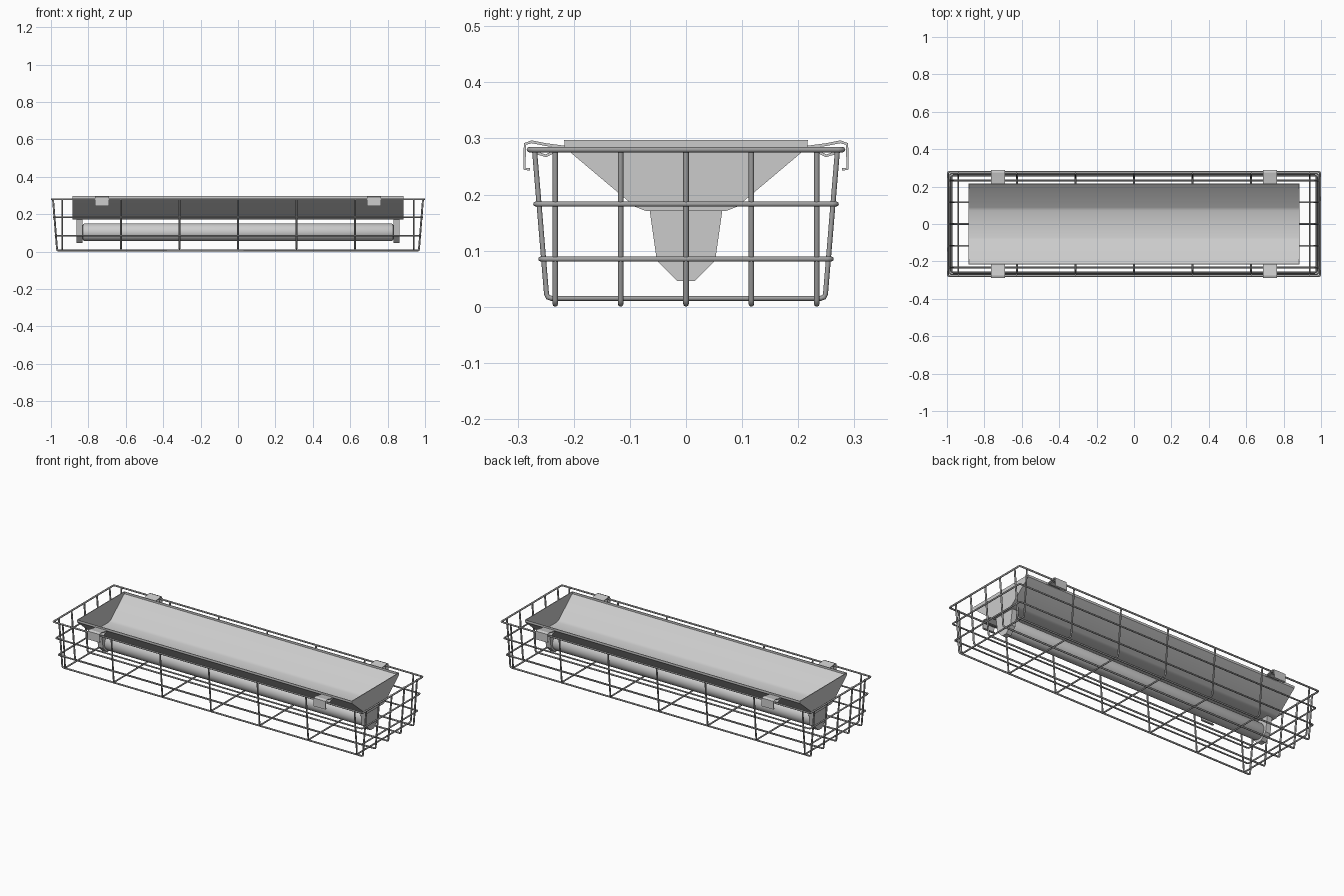
import bpy, bmesh, math
from mathutils import Vector

if "Cube" in bpy.data.objects:
    bpy.data.objects.remove(bpy.data.objects["Cube"])


def material(name, v):
    m = bpy.data.materials.new(name)
    m.diffuse_color = (v, v, v, 1)
    m.use_nodes = True
    m.node_tree.nodes["Principled BSDF"].inputs["Base Color"].default_value = m.diffuse_color
    return m


STEEL = material("light_grey_metal", 0.60)
WIRE = material("grey_wire", 0.36)


def finish(ob, mat, angle=40):
    """Apply modifiers, colour the part and shade it by angle."""
    bpy.ops.object.select_all(action='DESELECT')
    ob.select_set(True)
    bpy.context.view_layer.objects.active = ob
    bpy.ops.object.convert(target='MESH')
    ob = bpy.context.object
    ob.data.materials.clear()
    ob.data.materials.append(mat)
    bpy.ops.object.shade_smooth_by_angle(angle=math.radians(angle))
    return ob


def rounded(pts, r, closed):
    """Replace each corner with a three-point fillet."""
    pts = [Vector(p) for p in pts]
    out = []
    for i, p in enumerate(pts):
        if not closed and i in (0, len(pts) - 1):
            out.append(p)
            continue
        a = p + (pts[i - 1] - p).normalized() * r
        b = p + (pts[(i + 1) % len(pts)] - p).normalized() * r
        out += [a, a * .25 + p * .5 + b * .25, b]
    return out


def wire(name, pts, r, closed=False, fillet=0.008):
    pts = rounded(pts, fillet, closed)
    cu = bpy.data.curves.new(name, 'CURVE')
    cu.dimensions = '3D'
    cu.bevel_depth, cu.bevel_resolution = r, 2
    cu.use_fill_caps = True
    sp = cu.splines.new('POLY')
    sp.points.add(len(pts) - 1)
    for q, p in zip(sp.points, pts):
        q.co = (*p, 1)
    sp.use_cyclic_u = closed
    ob = bpy.data.objects.new(name, cu)
    bpy.context.collection.objects.link(ob)
    return finish(ob, WIRE, 50)


def extrude_x(name, prof, x0, x1, mat, caps=True, closed=True, thick=0, angle=30):
    """Sweep a (y, z) profile along x; optional sheet thickness."""
    bm = bmesh.new()
    a = [bm.verts.new((x0, y, z)) for y, z in prof]
    b = [bm.verts.new((x1, y, z)) for y, z in prof]
    n = len(prof)
    for i in range(n if closed else n - 1):
        j = (i + 1) % n
        bm.faces.new((a[i], a[j], b[j], b[i]))
    if caps:
        bm.faces.new(a)
        bm.faces.new(b)
    bmesh.ops.recalc_face_normals(bm, faces=bm.faces)
    me = bpy.data.meshes.new(name)
    bm.to_mesh(me)
    bm.free()
    ob = bpy.data.objects.new(name, me)
    bpy.context.collection.objects.link(ob)
    if thick:
        s = ob.modifiers.new("sheet", 'SOLIDIFY')
        s.thickness, s.offset = thick, 0
    return finish(ob, mat, angle)


# Cage: three horizontal hoops, growing towards the top
for i, (z, hx, hy, r) in enumerate([(0.280, 0.995, 0.279, 0.005),
                                    (0.183, 0.985, 0.268, 0.0045),
                                    (0.085, 0.976, 0.259, 0.0045)]):
    wire(f"cage_hoop_{i}", [(-hx, -hy, z), (hx, -hy, z), (hx, hy, z), (-hx, hy, z)], r, True)

# Cage: seven cross wires and five lengthwise wires, each bent into a U
for i in range(-3, 4):
    x = i * 0.313
    wire(f"cage_cross_wire_{i + 3}", [(x, -0.270, 0.28), (x, -0.248, 0.015),
                                      (x, 0.248, 0.015), (x, 0.270, 0.28)], 0.0045)
for i in range(-2, 3):
    y = i * 0.1165
    wire(f"cage_long_wire_{i + 2}", [(-0.989, y, 0.28), (-0.967, y, 0.005),
                                     (0.967, y, 0.005), (0.989, y, 0.28)], 0.005)

# Reflector trough, open at the top, with a short upright lip
trough = [(-0.215, 0.297), (-0.215, 0.285), (-0.09, 0.180), (-0.072, 0.173),
          (0.072, 0.173), (0.09, 0.180), (0.215, 0.285), (0.215, 0.297)]
extrude_x("reflector_trough", trough, -0.885, 0.885, STEEL, caps=False,
          closed=False, thick=0.004, angle=35)
for s in (-1, 1):
    side = "left" if s < 0 else "right"
    extrude_x(f"reflector_end_{side}", trough, s * 0.881, s * 0.885, STEEL)
    # Lamp holder hanging under each end
    holder = [(-0.065, 0.173), (0.065, 0.173), (0.052, 0.082),
              (0.016, 0.046), (-0.016, 0.046), (-0.052, 0.082)]
    extrude_x(f"lamp_holder_{side}", holder, s * 0.832, s * 0.864, STEEL)

# Lamp tube with chamfered ends
bpy.ops.mesh.primitive_cylinder_add(vertices=32, radius=0.047, depth=1.664,
                                    location=(0, 0, 0.103), rotation=(0, math.pi / 2, 0))
tube = bpy.context.object
tube.name = "lamp_tube"
bev = tube.modifiers.new("chamfer", 'BEVEL')
bev.width, bev.segments, bev.limit_method = 0.012, 2, 'ANGLE'
finish(tube, STEEL)

# Four sheet clips hooking the reflector lip over the top hoop
clip = [(0.213, 0.284), (0.250, 0.289), (0.275, 0.294), (0.287, 0.290),
        (0.288, 0.246), (0.278, 0.245)]
tongue = [(0.222, 0.283), (0.250, 0.269), (0.268, 0.275)]
for sx in (-1, 1):
    for sy in (-1, 1):
        tag = ("left" if sx < 0 else "right") + ("_front" if sy < 0 else "_back")
        for nm, prof in (("clip", clip), ("clip_tongue", tongue)):
            extrude_x(f"{nm}_{tag}", [(sy * y, z) for y, z in prof],
                      sx * 0.69, sx * 0.765, STEEL, caps=False, closed=False, thick=0.005)
